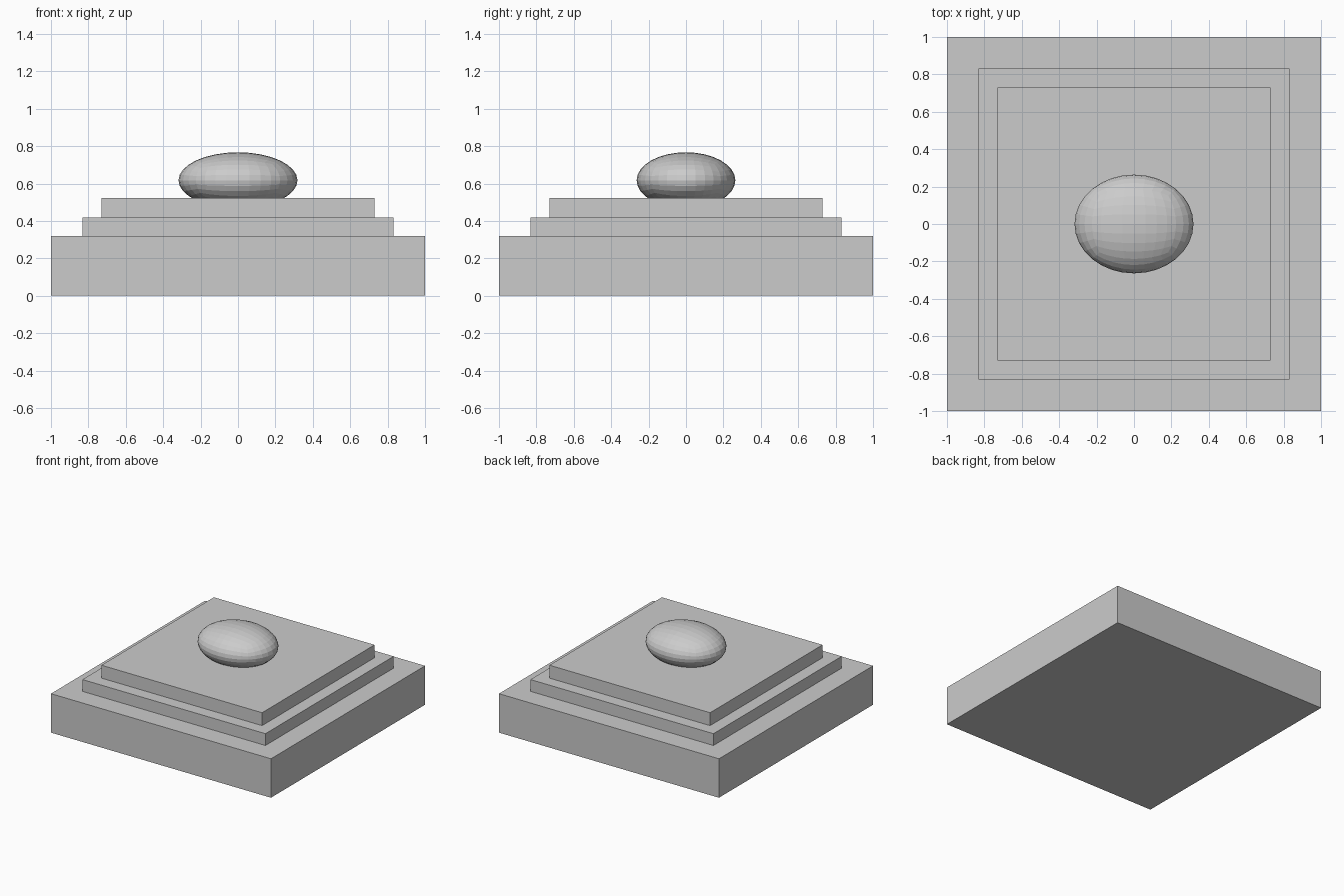
import bpy
import bmesh
from mathutils import Vector

cube = bpy.data.objects.get("Cube")
if cube:
    bpy.data.objects.remove(cube, do_unlink=True)

# One plain grey for everything
grey = bpy.data.materials.new("light_grey")
grey.use_nodes = True
colour = (0.6, 0.6, 0.6, 1)
grey.diffuse_color = colour
grey.node_tree.nodes["Principled BSDF"].inputs["Base Color"].default_value = colour


def add_object(name, bm):
    mesh = bpy.data.meshes.new(name)
    bm.to_mesh(mesh)
    bm.free()
    mesh.materials.append(grey)
    obj = bpy.data.objects.new(name, mesh)
    bpy.context.collection.objects.link(obj)
    return obj


def add_slab(name, half_width, bottom, top):
    bm = bmesh.new()
    bmesh.ops.create_cube(bm, size=1)
    bmesh.ops.scale(bm, vec=(2 * half_width, 2 * half_width, top - bottom), verts=bm.verts)
    bmesh.ops.translate(bm, vec=(0, 0, (top + bottom) / 2), verts=bm.verts)
    return add_object(name, bm)


# Stepped square base
add_slab("base_slab", 1.0, 0.0, 0.32)
add_slab("middle_step", 0.832, 0.32, 0.417)
add_slab("top_step", 0.73, 0.417, 0.523)

# Flattened faceted dome: a gridded cube rounded into an ellipsoid
bm = bmesh.new()
bmesh.ops.create_cube(bm, size=2)
for _ in range(3):
    bmesh.ops.subdivide_edges(bm, edges=bm.edges[:], cuts=1, use_grid_fill=True)
    for v in bm.verts:
        v.co.normalize()
radii = Vector((0.318, 0.264, 0.15))
bmesh.ops.scale(bm, vec=radii, verts=bm.verts)
bmesh.ops.translate(bm, vec=(0, 0, 0.617), verts=bm.verts)
add_object("dome", bm)
